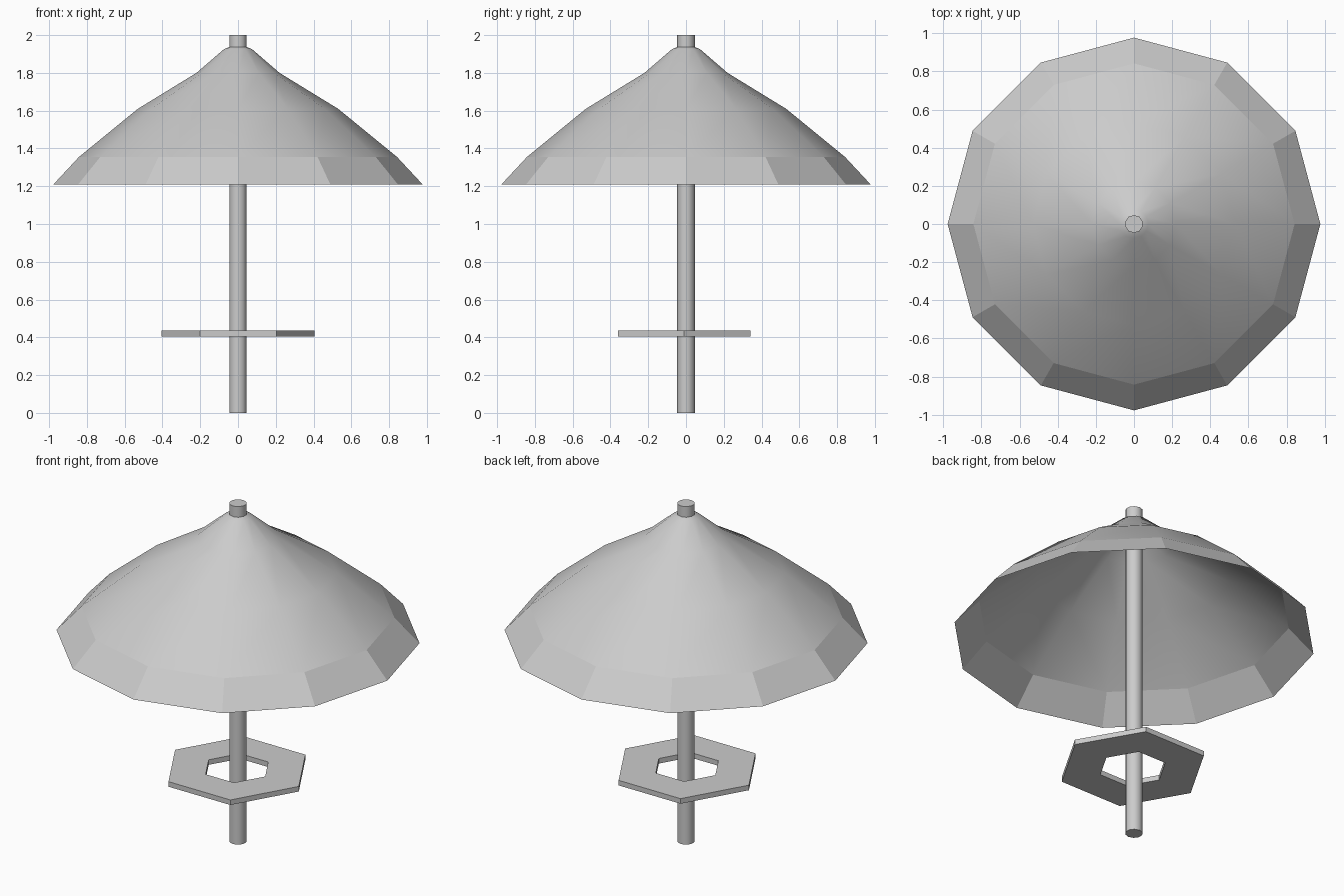
import bpy, bmesh
from math import cos, sin, pi, radians

cube = bpy.data.objects.get("Cube")
if cube:
    bpy.data.objects.remove(cube, do_unlink=True)

GREY = (0.6, 0.6, 0.6, 1)
grey = bpy.data.materials.new("light_grey")
grey.use_nodes = True
grey.diffuse_color = GREY
grey.node_tree.nodes["Principled BSDF"].inputs["Base Color"].default_value = GREY


def lathe(name, profile, sides, turn=0, closed=False, location=(0, 0, 0)):
    """Sweep a (radius, height) profile around z with the given side count."""
    bm = bmesh.new()
    rings = [[bm.verts.new((r * cos(turn + 2 * pi * i / sides),
                            r * sin(turn + 2 * pi * i / sides), z))
              for i in range(sides)] for r, z in profile]
    pairs = list(zip(rings, rings[1:]))
    if closed:
        pairs.append((rings[-1], rings[0]))
    for low, high in pairs:
        for i in range(sides):
            j = (i + 1) % sides
            bm.faces.new((low[i], low[j], high[j], high[i]))
    mesh = bpy.data.meshes.new(name)
    bm.to_mesh(mesh)
    bm.free()
    mesh.materials.append(grey)
    obj = bpy.data.objects.new(name, mesh)
    obj.location = location
    bpy.context.collection.objects.link(obj)
    return obj


# Canopy: smooth upper slope above a faceted rim band
canopy = lathe("canopy", [(0.977, 1.21), (0.842, 1.355), (0.53, 1.61),
                          (0.22, 1.80), (0.075, 1.925), (0.04, 1.94)], 12)
for face in canopy.data.polygons:
    face.use_smooth = face.center.z > 1.36
for edge in canopy.data.edges:
    heights = [canopy.data.vertices[v].co.z for v in edge.vertices]
    edge.use_edge_sharp = max(heights) < 1.36

# Pole: capped, smooth-sided cylinder
bpy.ops.mesh.primitive_cylinder_add(vertices=10, radius=0.047, depth=2,
                                    location=(0, 0, 1))
pole = bpy.context.object
pole.name = "pole"
pole.data.materials.append(grey)
bpy.ops.object.shade_smooth_by_angle(angle=radians(50))

# Table: flat hexagonal ring around the pole
lathe("table_ring", [(0.405, 0.405), (0.405, 0.435), (0.185, 0.435),
                     (0.185, 0.405)], 6, closed=True, location=(0, -0.01, 0))
